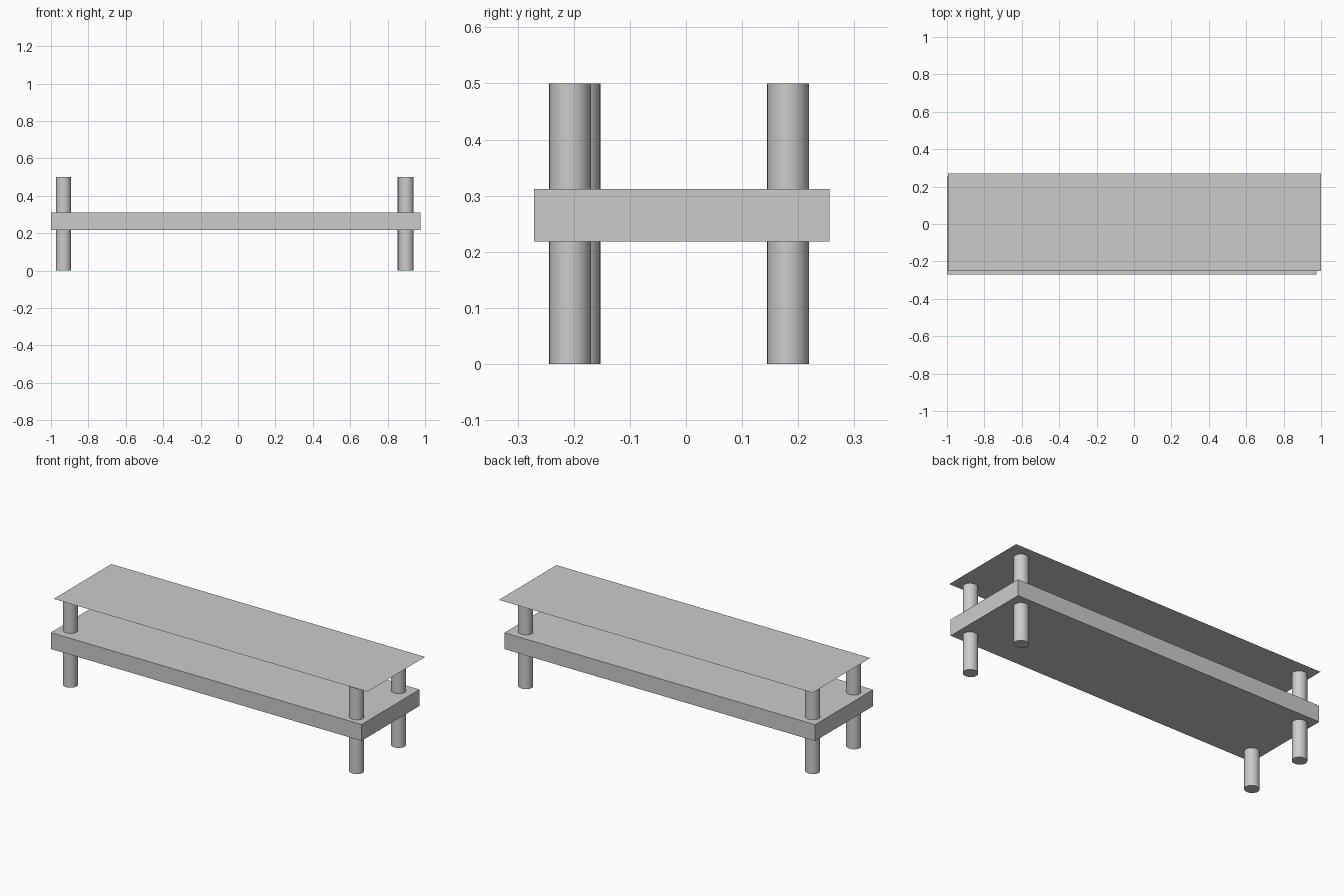
import bpy
import math

if "Cube" in bpy.data.objects:
    bpy.data.objects.remove(bpy.data.objects["Cube"])


def flat_sheet(name, x0, x1, y0, y1, z):
    bpy.ops.mesh.primitive_plane_add(size=1, location=((x0 + x1) / 2, (y0 + y1) / 2, z))
    ob = bpy.context.object
    ob.name = name
    ob.scale = (x1 - x0, y1 - y0, 1)
    bpy.ops.object.transform_apply(location=False, rotation=False, scale=True)


def box(name, x0, x1, y0, y1, z0, z1):
    bpy.ops.mesh.primitive_cube_add(
        size=1, location=((x0 + x1) / 2, (y0 + y1) / 2, (z0 + z1) / 2))
    ob = bpy.context.object
    ob.name = name
    ob.scale = (x1 - x0, y1 - y0, z1 - z0)
    bpy.ops.object.transform_apply(location=False, rotation=False, scale=True)


def leg(name, x, y, height=0.5):
    # slightly oval round post running through the shelf
    bpy.ops.mesh.primitive_cylinder_add(
        vertices=32, radius=1, depth=height, location=(x, y, height / 2))
    ob = bpy.context.object
    ob.name = name
    ob.scale = (0.04, 0.0375, 1)
    bpy.ops.object.transform_apply(location=False, rotation=False, scale=True)
    bpy.ops.object.shade_smooth_by_angle(angle=math.radians(30))


# Thin table top
flat_sheet("table_top", -0.995, 1.0, -0.252, 0.271, 0.5)

# Thick lower shelf
box("lower_shelf", -1.0, 0.975, -0.271, 0.256, 0.218, 0.312)

# Four legs
for name, x, y in [
    ("front_left_leg", -0.933, -0.190),
    ("back_left_leg", -0.933, 0.182),
    ("front_right_leg", 0.899, -0.2065),
    ("back_right_leg", 0.892, 0.182),
]:
    leg(name, x, y)
